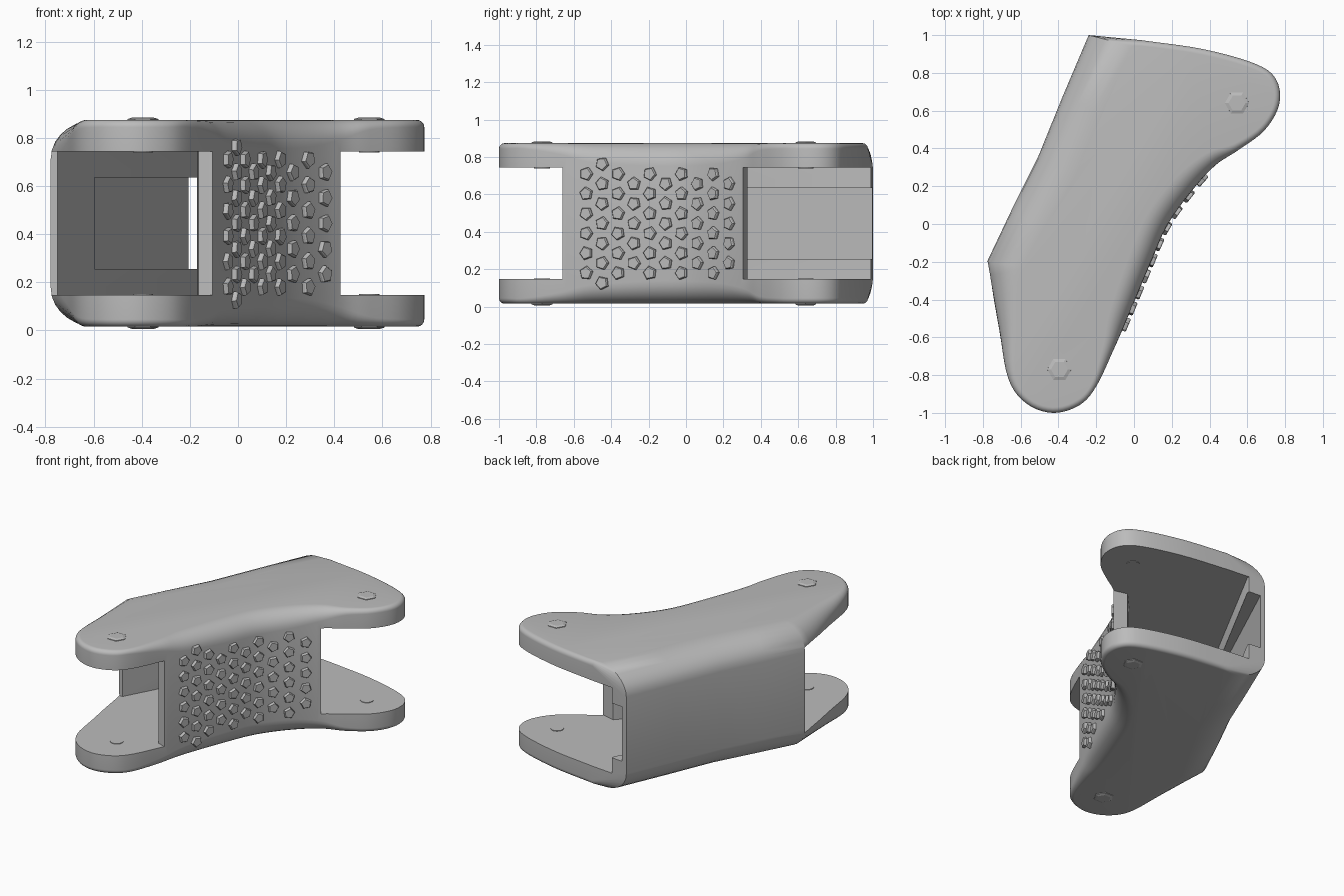
import bpy, bmesh, math, random
from mathutils import Vector

random.seed(4)
cube = bpy.data.objects.get("Cube")
if cube:
    bpy.data.objects.remove(cube)

grey = bpy.data.materials.new("plain_grey")
grey.use_nodes = True
grey.diffuse_color = (0.5, 0.5, 0.5, 1)
grey.node_tree.nodes["Principled BSDF"].inputs["Base Color"].default_value = (0.5, 0.5, 0.5, 1)

BOTTOM, TOP = 0.016, 0.874
MIDDLE = (BOTTOM + TOP) / 2
FRONT_HINGE, BACK_HINGE = Vector((-0.395, -0.77)), Vector((0.545, 0.64))


def finish(name, bm):
    bmesh.ops.recalc_face_normals(bm, faces=bm.faces)
    mesh = bpy.data.meshes.new(name)
    bm.to_mesh(mesh)
    bm.free()
    mesh.materials.append(grey)
    obj = bpy.data.objects.new(name, mesh)
    bpy.context.collection.objects.link(obj)
    return obj


def loft(bm, rings):
    """Join equal rings of points into a closed solid."""
    rows = [[bm.verts.new(p) for p in ring] for ring in rings]
    count = len(rows[0])
    for low, high in zip(rows, rows[1:]):
        for i in range(count):
            j = (i + 1) % count
            bm.faces.new((low[i], low[j], high[j], high[i]))
    bm.faces.new(rows[0][::-1])
    bm.faces.new(rows[-1])


def spline(points, steps):
    """Smooth open curve through the points."""
    pts = [Vector(p) for p in points]
    pts = [2 * pts[0] - pts[1]] + pts + [2 * pts[-1] - pts[-2]]
    out = []
    for a, b, c, d in zip(pts, pts[1:], pts[2:], pts[3:]):
        for k in range(steps):
            t = k / steps
            out.append(0.5 * (2 * b + (c - a) * t + (2 * a - 5 * b + 4 * c - d) * t * t
                              + (3 * b - a - 3 * c + d) * t ** 3))
    return out + [pts[-2]]


def circle(centre, radius, sides):
    angles = [math.tau * k / sides for k in range(sides)]
    return [(centre.x + radius * math.cos(a), centre.y + radius * math.sin(a)) for a in angles]


def cut(target, points, half_height):
    """Cut a prism out of the target, centred on mid height."""
    bm = bmesh.new()
    loft(bm, [[(p[0], p[1], MIDDLE + h) for p in points] for h in (-half_height, half_height)])
    cutter = finish("cutter", bm)
    cutter.hide_render = True
    mod = target.modifiers.new("cut", "BOOLEAN")
    mod.operation, mod.solver, mod.object = "DIFFERENCE", "EXACT", cutter
    bpy.context.view_layer.objects.active = target
    bpy.ops.object.modifier_apply(modifier=mod.name)
    bpy.data.objects.remove(cutter)


# Plan outline: x, y and edge rounding radius, from the back corner clockwise
outline = [Vector((-0.24, 1.0, 0.24))] + spline([
    (0.04, 0.973, 0.03), (0.37, 0.925, 0.03), (0.65, 0.845, 0.03),
    (0.755, 0.76, 0.03), (0.768, 0.63, 0.03), (0.69, 0.495, 0.03), (0.55, 0.39, 0.04),
    (0.43, 0.31, 0.08), (0.31, 0.18, 0.11), (0.18, 0.0, 0.12), (0.09, -0.2, 0.12),
    (-0.04, -0.51, 0.1), (-0.11, -0.67, 0.06), (-0.2, -0.86, 0.03), (-0.29, -0.96, 0.03),
    (-0.43, -1.0, 0.03), (-0.57, -0.95, 0.03), (-0.665, -0.82, 0.04), (-0.715, -0.55, 0.1),
    (-0.778, -0.2, 0.18)], 5)
outline += [Vector((-0.65, 0.07, 0.2)), Vector((-0.51, 0.35, 0.22)), Vector((-0.38, 0.67, 0.23))]

# Outward direction at every outline point
normals = []
for i, p in enumerate(outline):
    before = (p - outline[i - 1]).xy.normalized()
    after = (outline[(i + 1) % len(outline)] - p).xy.normalized()
    n1, n2 = Vector((-before.y, before.x)), Vector((-after.y, after.x))
    normals.append((n1 + n2) / (1 + n1.dot(n2)))
normals[0] = Vector((-0.96, 0.25))  # the back corner rolls over along the back rim


def rounded_ring(angle, upper):
    ring = []
    for p, n in zip(outline, normals):
        xy = p.xy - n * p.z * (1 - math.cos(angle))
        drop = min(p.z, 0.16) * (1 - math.sin(angle))
        ring.append((xy.x, xy.y, TOP - drop if upper else BOTTOM + drop))
    return ring


# Body: solid outline with rounded rims
angles = [math.pi / 2 * k / 7 for k in range(8)]
bm = bmesh.new()
loft(bm, [rounded_ring(a, False) for a in reversed(angles)] + [rounded_ring(a, True) for a in angles])
body = finish("link_body", bm)

# Cavity between the plates, leaving the back wall and the grip wall
cavity = [(-1, -0.2), (-0.75, -0.2), (-0.12, 0.97), (-0.12, 1.2), (1, 1.2), (1, 0.3),
          (0.43, 0.305), (0.33, 0.33), (0.2, 0.19), (0.1, 0.03), (0, -0.17),
          (-0.17, -0.57), (-0.165, -0.64), (-0.11, -0.66), (0.2, -0.66), (0.2, -1.2), (-1, -1.2)]
cut(body, cavity, 0.298)

# Long recess in the back wall, leaving a rail above and below it
recess = [(-0.59, 0.08), (-0.625, 0.1), (-0.19, 1.03), (-0.19, 1.2), (-0.05, 1.2), (-0.05, 0.95)]
cut(body, recess, 0.19)

bpy.ops.object.select_all(action="DESELECT")
body.select_set(True)
bpy.context.view_layer.objects.active = body
bpy.ops.object.shade_smooth_by_angle(angle=math.radians(32))


# Grip studs: staggered columns of small five-sided pegs
def grip_point(y):
    for a, b, n in zip(outline, outline[1:], normals):
        if a.y >= y > b.y:
            return a.lerp(b, (a.y - y) / (a.y - b.y)).xy, n.normalized()


bm = bmesh.new()
for column in range(10):
    rows = 7 if column == 1 else 6 - column % 2
    spot, n = grip_point(-0.53 + 0.085 * column)
    out, side, up = Vector((n.x, n.y, 0)), Vector((-n.y, n.x, 0)), Vector((0, 0, 1))
    for row in range(rows):
        z = MIDDLE + 0.106 * (row - (rows - 1) / 2)
        centre = Vector((spot.x, spot.y, z))
        turn = random.uniform(0, math.tau)
        rings = []
        for height, radius in ((-0.02, 0.037), (0.014, 0.037), (0.02, 0.032)):
            rings.append([centre + out * height + radius *
                          (side * math.cos(turn + math.tau * k / 5) + up * math.sin(turn + math.tau * k / 5))
                          for k in range(5)])
        loft(bm, rings)
finish("grip_studs", bm)

# Hinge pins: low hexagonal heads outside, small round ends inside
for label, hinge in (("front", FRONT_HINGE), ("back", BACK_HINGE)):
    bm = bmesh.new()
    for sign in (-1, 1):
        for sides, levels in ((6, ((0.41, 0.065), (0.433, 0.064), (0.439, 0.045))),
                              (20, ((0.294, 0.042), (0.32, 0.042)))):
            loft(bm, [[(x, y, MIDDLE + sign * height) for x, y in circle(hinge, radius, sides)]
                      for height, radius in levels])
    finish(label + "_hinge_pins", bm)
